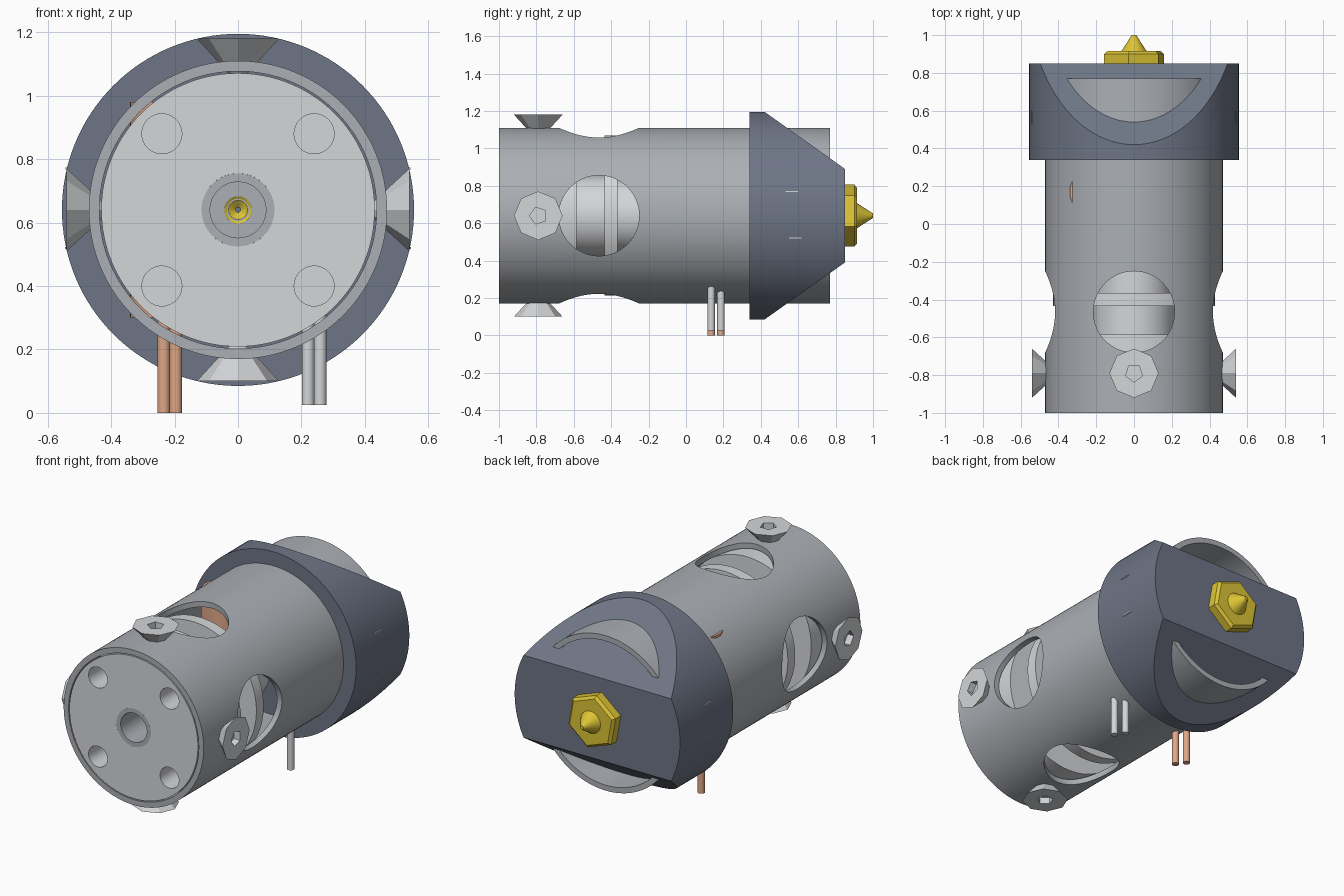
import bpy, bmesh, math
from mathutils import Matrix, Vector

if "Cube" in bpy.data.objects:
    bpy.data.objects.remove(bpy.data.objects["Cube"])

AXIS = 0.64  # height of the long axis


def material(name, rgb):
    m = bpy.data.materials.new(name)
    m.use_nodes = True
    m.diffuse_color = (*rgb, 1)
    m.node_tree.nodes["Principled BSDF"].inputs["Base Color"].default_value = (*rgb, 1)
    return m


TUBE = material("mid grey metal", (0.41, 0.43, 0.46))
LIGHT = material("light grey metal", (0.66, 0.67, 0.69))
CAP = material("slate blue", (0.155, 0.177, 0.235))
BRASS = material("brass yellow", (0.72, 0.55, 0.035))
COPPER = material("copper", (0.73, 0.39, 0.246))


def finish(name, bm, mat):
    bmesh.ops.remove_doubles(bm, verts=bm.verts, dist=1e-5)
    bmesh.ops.recalc_face_normals(bm, faces=bm.faces)
    me = bpy.data.meshes.new(name)
    bm.to_mesh(me)
    bm.free()
    if mat:
        me.materials.append(mat)
    ob = bpy.data.objects.new(name, me)
    bpy.context.collection.objects.link(ob)
    return ob


def smooth(ob):
    bpy.ops.object.select_all(action='DESELECT')
    ob.select_set(True)
    bpy.context.view_layer.objects.active = ob
    bpy.ops.object.shade_smooth_by_angle()
    return ob


def lathe(name, profile, mat, seg=96, start=0.0):
    """Spin a closed (radius, y) profile round the long axis."""
    bm = bmesh.new()
    rings = []
    for i in range(seg):
        a = start + math.tau * i / seg
        rings.append([bm.verts.new((r * math.cos(a), y, AXIS + r * math.sin(a)))
                      for r, y in profile])
    n = len(profile)
    for i in range(seg):
        p, q = rings[i], rings[(i + 1) % seg]
        for j in range(n):
            k = (j + 1) % n
            if profile[j][0] or profile[k][0]:
                bm.faces.new((p[j], q[j], q[k], p[k]))
    bmesh.ops.dissolve_degenerate(bm, dist=1e-6, edges=bm.edges)
    return finish(name, bm, mat)


def rod(name, a, b, r, mat=None, r2=None, seg=48):
    """Cylinder or cone from point a to point b."""
    a, b = Vector(a), Vector(b)
    d = b - a
    turn = d.to_track_quat('Z', 'Y').to_matrix().to_4x4()
    bm = bmesh.new()
    bmesh.ops.create_cone(bm, cap_ends=True, segments=seg, radius1=r,
                          radius2=r if r2 is None else r2, depth=d.length,
                          matrix=Matrix.Translation((a + b) / 2) @ turn)
    return finish(name, bm, mat)


def box(name, lo, hi, mat):
    lo, hi = Vector(lo), Vector(hi)
    bm = bmesh.new()
    bmesh.ops.create_cube(bm, size=1, matrix=Matrix.Translation((lo + hi) / 2)
                          @ Matrix.Diagonal((*(hi - lo), 1)))
    return finish(name, bm, mat)


def cut(ob, cutter):
    cutter.hide_render = True
    mod = ob.modifiers.new("cut", 'BOOLEAN')
    mod.operation = 'DIFFERENCE'
    mod.solver = 'EXACT'
    mod.object = cutter
    bpy.context.view_layer.objects.active = ob
    bpy.ops.object.modifier_apply(modifier=mod.name)
    bpy.data.objects.remove(cutter)


# Outer tube with four round windows
tube = lathe("outer_tube", [(0.437, -1), (0.47, -1), (0.47, 0.77), (0.437, 0.77)], TUBE, 128)
cut(tube, rod("window_cutter", (-1, -0.465, AXIS), (1, -0.465, AXIS), 0.215, seg=64))
cut(tube, rod("window_cutter", (0, -0.465, AXIS - 1), (0, -0.465, AXIS + 1), 0.215, seg=64))
smooth(tube)

# Heat sink: thick front plate, neck, fin and rear neck
sink = lathe("heat_sink", [(0.115, -1), (0.431, -1), (0.431, -0.585), (0.215, -0.585),
                           (0.215, -0.435), (0.428, -0.435), (0.428, -0.365),
                           (0.2, -0.365), (0.2, 0.02), (0.115, 0.02)], LIGHT, 128)
for sx in (-1, 1):
    for sz in (-1, 1):
        x, z = 0.24 * sx, AXIS + 0.24 * sz
        cut(sink, rod("bolt_hole_cutter", (x, -1.1, z), (x, -0.8, z), 0.063))
smooth(sink)

# Collar in the central bore and the brass inlet behind it
smooth(lathe("bore_collar", [(0.088, -1), (0.115, -1), (0.115, -0.7), (0.03, -0.7),
                             (0.03, -0.78), (0.088, -0.78)], TUBE, 64))
smooth(lathe("brass_inlet", [(0.043, -0.785), (0.043, -0.72), (0.008, -0.72),
                             (0.008, -0.76), (0.02, -0.77)], BRASS, 48))

# Wedge-shaped end cap
cap = lathe("end_cap", [(0, 0.34), (0.555, 0.34), (0.555, 0.85), (0, 0.85)], CAP, 128)
bm = bmesh.new()
bm.from_mesh(cap.data)
for s in (-1, 1):
    res = bmesh.ops.bisect_plane(bm, geom=bm.verts[:] + bm.edges[:] + bm.faces[:],
                                 plane_co=(0, 0.42, AXIS + 0.555 * s),
                                 plane_no=(0, 0.305, 0.43 * s), clear_outer=True)
    rim = [e for e in res["geom_cut"] if isinstance(e, bmesh.types.BMEdge)]
    bmesh.ops.holes_fill(bm, edges=rim)
bmesh.ops.recalc_face_normals(bm, faces=bm.faces)
bm.to_mesh(cap.data)
bm.free()
smooth(cap)

# Thin slits on the sides of the cap
for s in (-1, 1):
    for y, dz in ((0.565, 0.13), (0.585, -0.12)):
        x = s * math.sqrt(0.555 ** 2 - dz ** 2)
        box("cap_slit", (x - 0.004, y - 0.033, AXIS + dz - 0.003),
            (x + 0.004, y + 0.033, AXIS + dz + 0.003), LIGHT)

# Brass nozzle: chamfered hexagon and pointed tip
lathe("nozzle_hex", [(0, 0.84), (0.168, 0.84), (0.168, 0.9), (0.15, 0.915), (0, 0.915)],
      BRASS, 6, math.radians(40))
smooth(lathe("nozzle_tip", [(0, 0.9), (0.07, 0.91), (0.012, 1), (0, 1)], BRASS, 48))

# Four countersunk screws round the front end
for i in range(4):
    screw = rod("countersunk_screw", (0, -0.79, AXIS + 0.42), (0, -0.79, AXIS + 0.54),
                0.02, LIGHT, 0.13, 8)
    cut(screw, rod("socket_cutter", (0, -0.79, AXIS + 0.5), (0, -0.79, AXIS + 0.6),
                   0.047, seg=5))
    pivot = Matrix.Translation((0, 0, AXIS))
    screw.data.transform(pivot @ Matrix.Rotation(i * math.pi / 2, 4, 'Y') @ pivot.inverted())

# Heater cartridge and the paired leads below
smooth(rod("heater_cartridge", (-0.21, 0.17, 0.3), (-0.21, 0.17, 0.98), 0.13, COPPER))
for name, x, z, mat in (("copper_lead", -0.215, 0, COPPER), ("silver_lead", 0.24, 0.025, LIGHT)):
    for s in (-1, 1):
        px, py = x - 0.019 * s, 0.161 + 0.026 * s
        smooth(rod(name, (px, py, z), (px, py, 0.35), 0.02, mat, seg=24))
